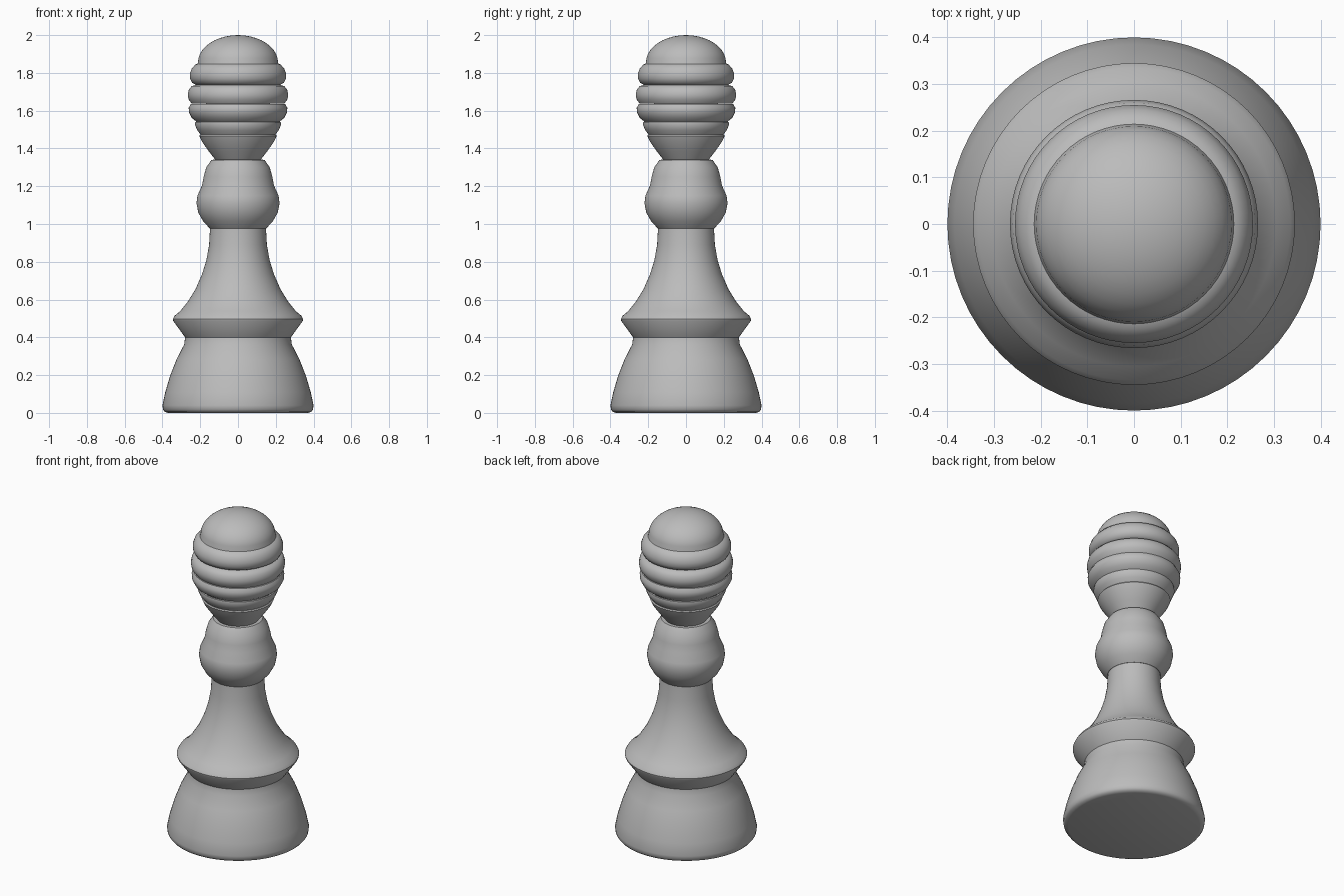
import bpy, bmesh, math

cube = bpy.data.objects.get("Cube")
if cube:
    bpy.data.objects.remove(cube)

SEGMENTS = 64

grey = bpy.data.materials.new("plain grey")
grey.use_nodes = True
grey.diffuse_color = (0.5, 0.5, 0.5, 1)
grey.node_tree.nodes["Principled BSDF"].inputs["Base Color"].default_value = grey.diffuse_color


def lathe(name, profile, sharp=35):
    """Turn a (radius, height) profile around the z axis."""
    bm = bmesh.new()
    verts = [bm.verts.new((r, 0, z)) for r, z in profile]
    edges = [bm.edges.new(pair) for pair in zip(verts, verts[1:])]
    bmesh.ops.spin(bm, geom=verts + edges, cent=(0, 0, 0), axis=(0, 0, 1),
                   angle=math.tau, steps=SEGMENTS, use_duplicate=False)
    bmesh.ops.remove_doubles(bm, verts=bm.verts, dist=0.0005)
    bmesh.ops.recalc_face_normals(bm, faces=bm.faces)
    mesh = bpy.data.meshes.new(name)
    bm.to_mesh(mesh)
    bm.free()
    mesh.materials.append(grey)
    obj = bpy.data.objects.new(name, mesh)
    bpy.context.collection.objects.link(obj)
    bpy.ops.object.select_all(action='DESELECT')
    obj.select_set(True)
    bpy.context.view_layer.objects.active = obj
    bpy.ops.object.shade_smooth_by_angle(angle=math.radians(sharp))
    return obj


# Flared foot with a rounded lower edge
lathe("base", [(0, 0), (.37, 0), (.388, .006), (.397, .018), (.4, .04),
               (.385, .11), (.36, .195), (.325, .285), (.285, .362),
               (.28, .4), (0, .4)], sharp=50)

# Bevelled collar flowing into the tapering stem
lathe("collar_and_stem", [(0, .4), (.28, .4), (.343, .487), (.345, .497),
                          (.335, .515), (.305, .54), (.265, .59), (.225, .655),
                          (.19, .735), (.167, .81), (.153, .89), (.148, .98),
                          (0, .98)])

# Bulb-shaped neck
lathe("neck", [(0, .977), (.15, .977), (.185, .015 + 1), (.21, 1.06),
               (.22, 1.11), (.215, 1.15), (.19, 1.205), (.182, 1.25),
               (.168, 1.3), (.14, 1.34), (0, 1.343)])

# Head: inverted cone and stacked rounded rings
lathe("head_cone", [(0, 1.34), (.12, 1.34), (.155, 1.385), (.19, 1.435),
                    (.205, 1.467), (.2, 1.473), (0, 1.473)])
lathe("head_ring_lower", [(0, 1.47), (.195, 1.47), (.215, 1.495), (.228, 1.525),
                          (.226, 1.54), (.21, 1.545), (0, 1.545)])
lathe("head_ring_middle", [(0, 1.542), (.22, 1.542), (.245, 1.562), (.26, 1.592),
                           (.261, 1.615), (.25, 1.635), (0, 1.64)])
lathe("head_ring_wide", [(0, 1.637), (.245, 1.637), (.262, 1.66), (.266, 1.685),
                         (.26, 1.712), (.245, 1.73), (.215, 1.74), (0, 1.74)])
lathe("head_ring_upper", [(0, 1.735), (.22, 1.735), (.243, 1.748), (.254, 1.77),
                          (.255, 1.795), (.245, 1.823), (.225, 1.845),
                          (.2, 1.852), (0, 1.852)])

# Domed cap
cap = [(0, 1.83), (.215, 1.845)]
cap += [(.212 * math.cos(a), 1.855 + .145 * math.sin(a))
        for a in (i * math.pi / 20 for i in range(11))]
lathe("head_cap", cap)
